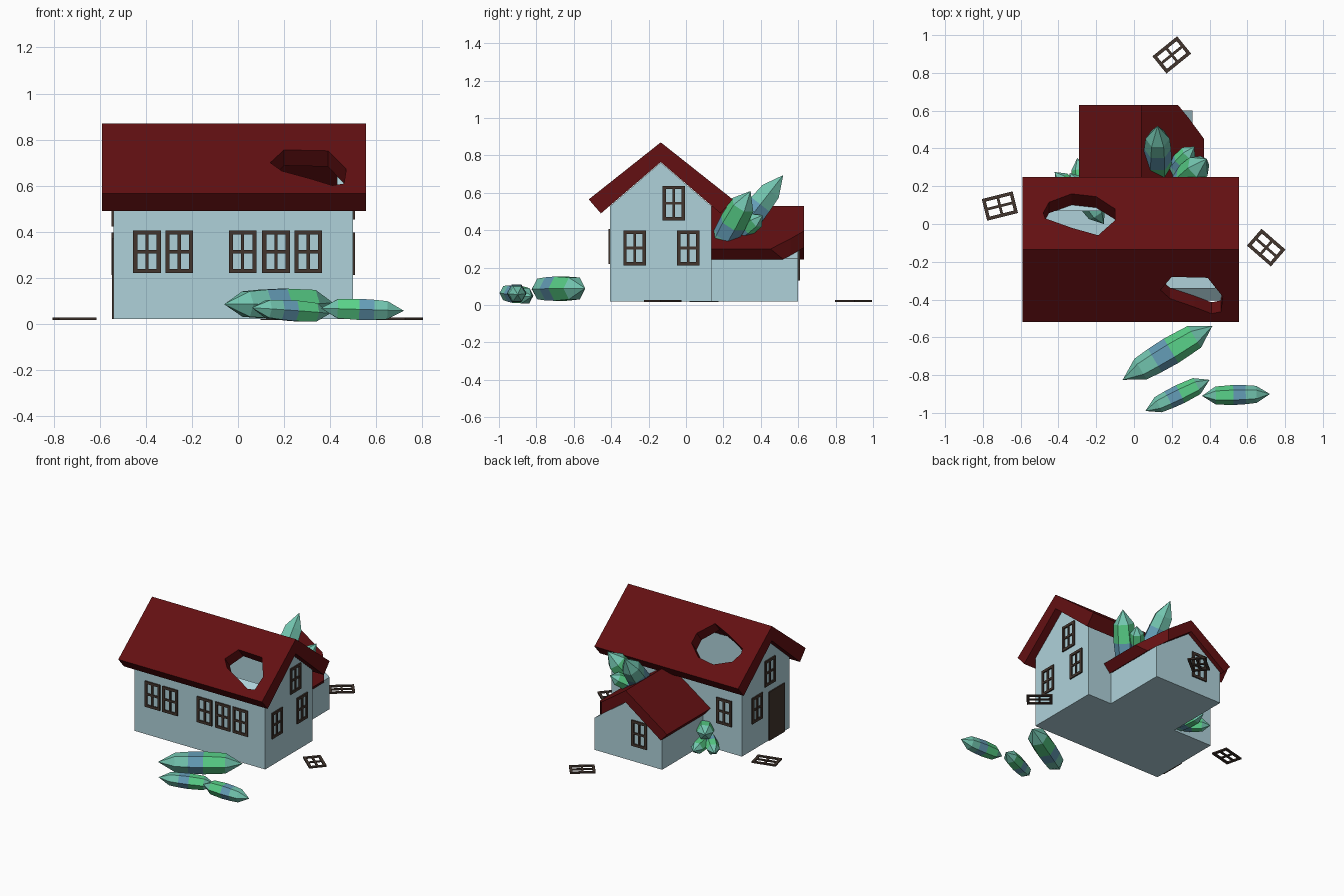
import bpy, bmesh, math
from mathutils import Matrix, Vector

if "Cube" in bpy.data.objects:
    bpy.data.objects.remove(bpy.data.objects["Cube"])


def material(name, rgb):
    m = bpy.data.materials.new(name)
    m.diffuse_color = (*rgb, 1)
    m.use_nodes = True
    m.node_tree.nodes["Principled BSDF"].inputs["Base Color"].default_value = m.diffuse_color
    return m


WALL = material("pale blue wall", (0.43, 0.64, 0.70))
ROOF = material("dark red roof", (0.125, 0.005, 0.006))
WOOD = material("dark brown wood", (0.055, 0.036, 0.027))
TEAL = material("teal crystal", (0.17, 0.56, 0.43))
BLUE = material("blue crystal", (0.13, 0.34, 0.48))
GREEN = material("green crystal", (0.10, 0.64, 0.25))


def finish(name, bm, mats):
    bmesh.ops.recalc_face_normals(bm, faces=bm.faces)
    me = bpy.data.meshes.new(name)
    bm.to_mesh(me)
    bm.free()
    for m in mats:
        me.materials.append(m)
    ob = bpy.data.objects.new(name, me)
    bpy.context.collection.objects.link(ob)
    return ob


def prism(name, points, offset, mats):
    """Extrude a planar outline of 3D points along an offset."""
    bm = bmesh.new()
    face = bm.faces.new([bm.verts.new(p) for p in points])
    ext = bmesh.ops.extrude_face_region(bm, geom=[face], use_keep_orig=True)
    moved = [v for v in ext["geom"] if isinstance(v, bmesh.types.BMVert)]
    bmesh.ops.translate(bm, verts=moved, vec=offset)
    return finish(name, bm, mats)


def add_box(bm, centre, size):
    bmesh.ops.create_cube(bm, size=1, matrix=Matrix.Translation(centre)
                          @ Matrix.Diagonal((*size, 1)))


def box(name, lo, hi, mats):
    lo, hi = Vector(lo), Vector(hi)
    bm = bmesh.new()
    add_box(bm, (lo + hi) / 2, hi - lo)
    return finish(name, bm, mats)


def cut(ob, cutter):
    cutter.hide_render = True
    mod = ob.modifiers.new("cut", "BOOLEAN")
    mod.operation, mod.solver, mod.object = "DIFFERENCE", "EXACT", cutter
    bpy.context.view_layer.objects.active = ob
    bpy.ops.object.modifier_apply(modifier=mod.name)
    bpy.data.objects.remove(cutter)


def gable(half, eave, peak):
    return [(-half, 0.02), (half, 0.02), (half, eave), (0, peak), (-half, eave)]


def chevron(out, out_z, under, under_z, peak, under_peak):
    return [(-out, out_z), (0, peak), (out, out_z), (under, under_z),
            (0, under_peak), (-under, under_z)]


# Main house: hollow walls and gabled roof, ridge along x
RY = -0.135
walls = prism("main_walls", [(-0.54, RY + a, z) for a, z in gable(0.27, 0.53, 0.762)],
              (1.04, 0, 0), [WALL])
cut(walls, box("cutter", (-0.47, -0.34, 0.035), (0.43, 0.07, 1), []))
roof = prism("main_roof", [(-0.59, RY + a, z) for a, z in
             chevron(0.385, 0.565, 0.32, 0.49, 0.87, 0.765)], (1.145, 0, 0), [ROOF])

# Jagged holes through the roof, cut square to each slope
FRONT_HOLE = [(.14, -.35), (.20, -.28), (.39, -.285), (.47, -.385), (.46, -.465),
              (.41, -.475), (.32, -.44), (.19, -.395)]
BACK_HOLE = [(-.48, .06), (-.45, .115), (-.33, .16), (-.20, .145), (-.10, .08),
             (-.10, .02), (-.19, -.06), (-.33, -.02), (-.47, .03)]
for outline, side in ((FRONT_HOLE, -1), (BACK_HOLE, 1)):
    n = Vector((0, 0.62 * side, 0.785))
    pts = [Vector((x, y, 0.87 - 0.79 * abs(y - RY))) + n * 0.1 for x, y in outline]
    cut(roof, prism("cutter", pts, n * -0.25, []))

# Back annex: hollow walls and roof with a broken corner, ridge along y
RX = 0.04
annex = prism("annex_walls", [(RX + a, 0.135, z) for a, z in gable(0.27, 0.25, 0.442)],
              (0, 0.465, 0), [WALL])
cut(annex, box("cutter", (-0.16, 0.15, 0.035), (0.24, 0.53, 1), []))
annex_roof = prism("annex_roof", [(RX + a, 0.135, z) for a, z in
                   chevron(0.33, 0.30, 0.28, 0.245, 0.53, 0.445)], (0, 0.495, 0), [ROOF])
cut(annex_roof, prism("cutter", [(0.225, 0.64, 0), (0.29, 0.56, 0), (0.375, 0.445, 0),
                                 (0.5, 0.45, 0), (0.5, 0.75, 0), (0.225, 0.75, 0)],
                      (0, 0, 1), []))


# Window frames: border plus cross bars, local x wide and y tall
def window(name, matrix, w=0.12, h=0.185, d=0.012):
    bm = bmesh.new()
    t = 0.018
    for s in (-1, 1):
        add_box(bm, (s * (w - t) / 2, 0, 0), (t, h, d))
        add_box(bm, (0, s * (h - t) / 2, 0), (w - 2 * t, t, d))
    add_box(bm, (0, 0, 0), (0.014, h - 2 * t, d * 0.9))
    add_box(bm, (0, 0, 0), (w - 2 * t, 0.014, d * 0.8))
    bm.transform(matrix)
    return finish(name, bm, [WOOD])


def wall_window(name, pos, turn):
    window(name, Matrix.Translation(pos) @ Matrix.Rotation(math.radians(turn), 4, "Z")
           @ Matrix.Rotation(math.pi / 2, 4, "X"))


for x in (-0.395, -0.255, 0.02, 0.165, 0.305):
    wall_window("front_window", (x, -0.408, 0.313), 0)
for y, z in ((-0.275, 0.305), (0.012, 0.305), (-0.065, 0.545)):
    wall_window("right_window", (0.503, y, z), 90)
for y, z in ((-0.035, 0.305), (-0.18, 0.515)):
    wall_window("left_window", (-0.543, y, z), 90)
wall_window("back_window", (-0.40, 0.138, 0.305), 0)
wall_window("annex_window", (-0.05, 0.603, 0.225), 0)
box("door", (-0.548, -0.345, 0.02), (-0.538, -0.165, 0.37), [WOOD])

# Loose frames lying on the ground
for x, y, turn in ((-0.71, 0.095, 14), (0.70, -0.125, -41), (0.20, 0.895, 39)):
    window("fallen_window", Matrix.Translation((x, y, 0.022))
           @ Matrix.Rotation(math.radians(turn - 90), 4, "Z"), 0.118, 0.168, 0.01)


# Crystals: six-sided, pointed at both ends, coloured in bands
def crystal(name, a, b, r):
    a, b = Vector(a), Vector(b)
    q = (b - a).to_track_quat("Z", "Y")
    bm = bmesh.new()
    rings = []
    for t, k in ((0.2, 0.85), (0.36, 0.95), (0.54, 1.0), (0.8, 0.9)):
        rings.append([bm.verts.new(a.lerp(b, t) + q @ Vector(
            (r * k * math.cos(i * math.pi / 3), r * k * math.sin(i * math.pi / 3), 0)))
            for i in range(6)])
    ends = bm.verts.new(a), bm.verts.new(b)
    for i in range(6):
        j = (i + 1) % 6
        bm.faces.new((ends[0], rings[0][j], rings[0][i]))
        bm.faces.new((ends[1], rings[3][i], rings[3][j]))
        for band in range(3):
            f = bm.faces.new((rings[band][i], rings[band][j],
                              rings[band + 1][j], rings[band + 1][i]))
            f.material_index = band
    finish(name, bm, [TEAL, BLUE, GREEN])


# Fallen crystals in front
crystal("fallen_crystal_large", (-0.06, -0.825, 0.085), (0.415, -0.54, 0.09), 0.075)
crystal("fallen_crystal_small", (0.06, -0.99, 0.07), (0.40, -0.825, 0.045), 0.052)
crystal("fallen_crystal_end", (0.72, -0.90, 0.057), (0.36, -0.91, 0.068), 0.053)
# Crystals bursting through the annex roof
crystal("roof_crystal_tall", (0.125, 0.52, 0.695), (0.125, 0.18, 0.26), 0.075)
crystal("roof_crystal_side", (0.17, 0.14, 0.24), (0.385, 0.345, 0.61), 0.075)
crystal("roof_crystal_small", (0.17, 0.24, 0.35), (0.32, 0.41, 0.48), 0.05)
# Crystals growing through the back wall
crystal("wall_crystal_top", (-0.16, 0.0, 0.12), (-0.34, 0.27, 0.175), 0.06)
crystal("wall_crystal_left", (-0.24, 0.09, 0.09), (-0.42, 0.275, 0.065), 0.047)
crystal("wall_crystal_right", (-0.25, 0.05, 0.07), (-0.30, 0.35, 0.075), 0.047)
